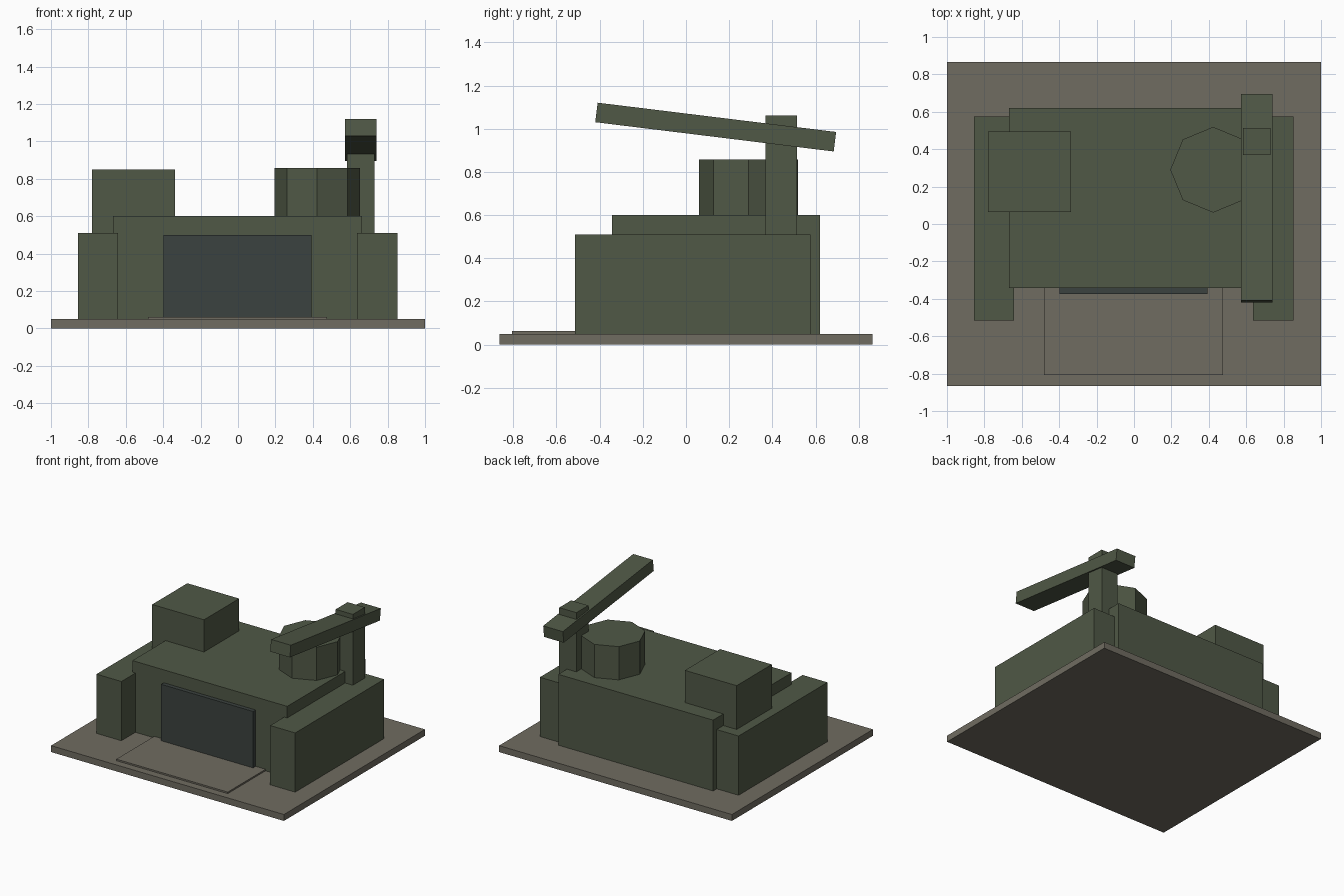
import bpy, math

if "Cube" in bpy.data.objects:
    bpy.data.objects.remove(bpy.data.objects["Cube"])


def material(name, rgb):
    m = bpy.data.materials.new(name)
    m.diffuse_color = (*rgb, 1)
    m.use_nodes = True
    m.node_tree.nodes["Principled BSDF"].inputs["Base Color"].default_value = m.diffuse_color
    return m


GREEN = material("olive green", (0.080, 0.098, 0.061))
STONE = material("grey brown ground", (0.162, 0.150, 0.119))
DARK = material("dark slate", (0.044, 0.054, 0.050))


def finish(name, mat):
    ob = bpy.context.object
    ob.name = name
    ob.data.materials.append(mat)
    return ob


def box(name, mat, x, y, z, tilt=0):
    """Box from (min, max) ranges, optionally tilted about x."""
    spans = (x, y, z)
    bpy.ops.mesh.primitive_cube_add(size=1, location=[(a + b) / 2 for a, b in spans],
                                    rotation=(tilt, 0, 0))
    ob = finish(name, mat)
    ob.scale = [b - a for a, b in spans]
    return ob


# Ground slab and entrance apron
box("base_slab", STONE, (-1, 1), (-0.865, 0.865), (0, 0.05))
box("entrance_apron", STONE, (-0.48, 0.477), (-0.807, -0.34), (0.045, 0.062))

# Main hall with door panel
box("main_hall", GREEN, (-0.667, 0.663), (-0.343, 0.62), (0.04, 0.60))
box("door_panel", DARK, (-0.397, 0.392), (-0.375, -0.33), (0.055, 0.50))

# Side wings
for side, x in (("left", (-0.855, -0.641)), ("right", (0.637, 0.852))):
    box(side + "_wing", GREEN, x, (-0.515, 0.576), (0.04, 0.51))

# Roof housing
box("roof_housing", GREEN, (-0.781, -0.336), (0.063, 0.494), (0.50, 0.85))

# Octagonal roof tank
bpy.ops.mesh.primitive_cylinder_add(vertices=8, radius=0.229, depth=0.27,
                                    location=(0.423, 0.29, 0.723))
tank = finish("roof_tank", GREEN)
tank.rotation_euler.z = 0

# Crane post and tilted arm
box("crane_post", GREEN, (0.582, 0.729), (0.368, 0.514), (0.50, 1.06))
box("crane_arm", GREEN, (0.571, 0.740), (0.1375 - 0.5565, 0.1375 + 0.5565),
    (1.0075 - 0.0455, 1.0075 + 0.0455), tilt=math.radians(-7))
